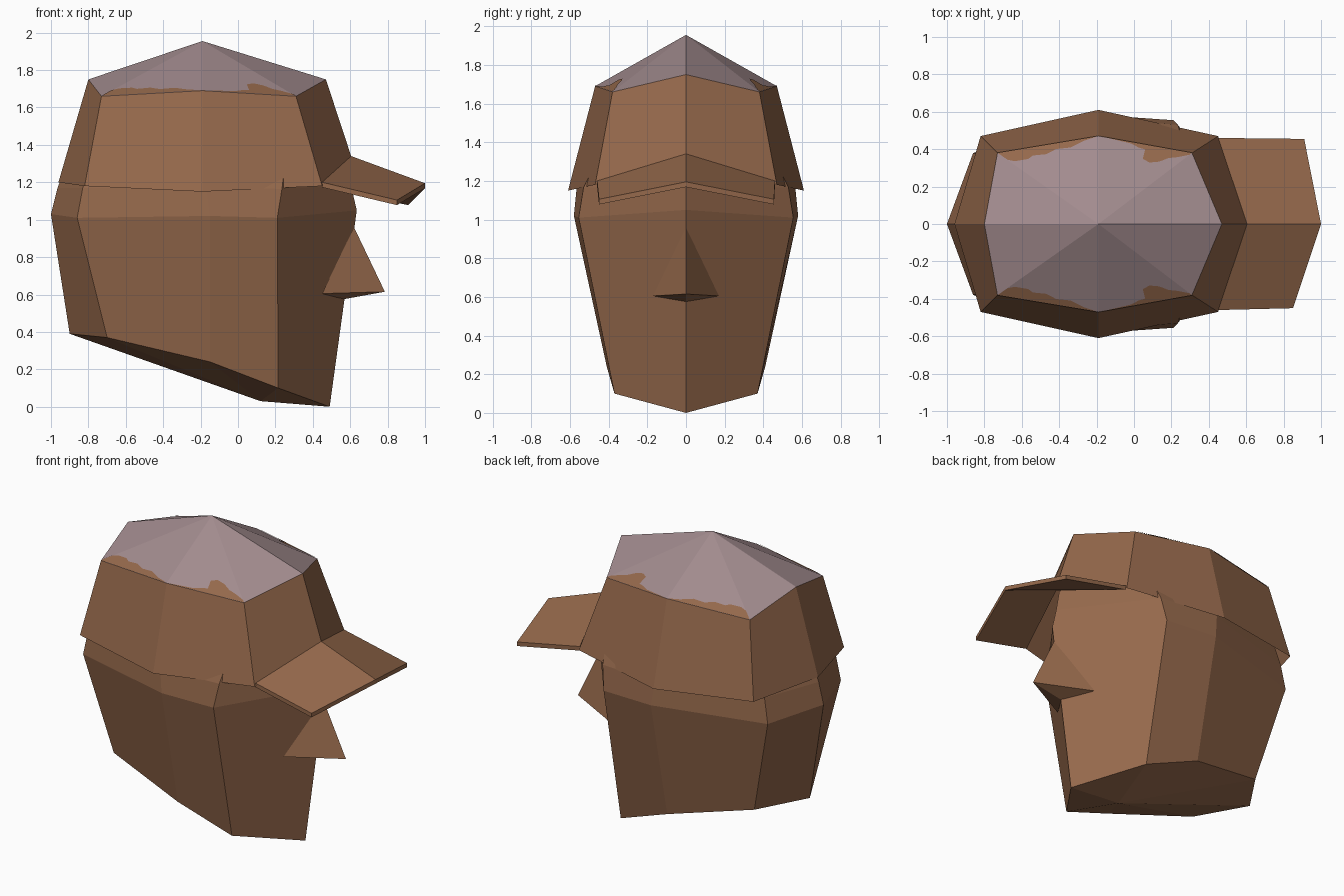
import bpy
from mathutils import Vector

if "Cube" in bpy.data.objects:
    bpy.data.objects.remove(bpy.data.objects["Cube"])


def material(name, rgb):
    m = bpy.data.materials.new(name)
    m.diffuse_color = (*rgb, 1)
    m.use_nodes = True
    m.node_tree.nodes["Principled BSDF"].inputs["Base Color"].default_value = m.diffuse_color
    return m


BROWN = material("brown", (0.30, 0.140, 0.071))
MAUVE = material("mauve grey", (0.36, 0.258, 0.270))


def make(name, verts, faces, mats):
    me = bpy.data.meshes.new(name)
    me.from_pydata([tuple(v) for v in verts], [], faces)
    for m in mats:
        me.materials.append(m)
    ob = bpy.data.objects.new(name, me)
    bpy.context.collection.objects.link(ob)
    return ob


def ring(front, f_corner, side, b_corner, back):
    """Eight-sided ring from five points, mirrored across y = 0."""
    half = [f_corner, side, b_corner]
    return [front] + half + [back] + [(x, -y, z) for x, y, z in reversed(half)]


def loft(rings, bottom=None, top=None):
    """Quads between rings, with optional fans to a bottom and a top point."""
    verts, faces = [v for r in rings for v in r], []
    for k in range(len(rings) - 1):
        for i in range(8):
            a, b = k * 8 + i, k * 8 + (i + 1) % 8
            faces.append((a, b, b + 8, a + 8))
    if bottom:
        verts.append(bottom)
        faces += [((i + 1) % 8, i, len(verts) - 1) for i in range(8)]
    if top:
        verts.append(top)
        o = (len(rings) - 1) * 8
        faces += [(o + i, o + (i + 1) % 8, len(verts) - 1) for i in range(8)]
    return verts, faces


# Head: jaw, temple, cap line and a hidden closed top under the cap
jaw = ring((0.49, 0, 0), (0.215, 0.37, 0.10), (-0.15, 0.41, 0.24),
           (-0.70, 0.29, 0.37), (-0.90, 0, 0.39))
temple = ring((0.635, 0, 1.05), (0.21, 0.555, 1.01), (-0.15, 0.58, 1.02),
              (-0.86, 0.38, 1.01), (-1.0, 0, 1.03))
brow = ring((0.605, 0, 1.18), (0.235, 0.53, 1.165), (-0.17, 0.565, 1.17),
            (-0.83, 0.37, 1.17), (-0.965, 0, 1.17))
crown = ring((0.58, 0, 1.32), (0.25, 0.47, 1.29), (-0.18, 0.53, 1.29),
             (-0.79, 0.36, 1.29), (-0.92, 0, 1.29))
make("head", *loft([jaw, temple, brow, crown], (0.12, 0, 0.03), (-0.19, 0, 1.32)), [BROWN])

# Nose: four-sided pointed wedge
make("nose", [(0.62, 0, 0.96), (0.785, 0, 0.615), (0.45, 0.17, 0.605),
              (0.45, -0.17, 0.605), (0.565, 0, 0.575)],
     [(0, 1, 2), (0, 3, 1), (1, 4, 2), (1, 3, 4), (0, 2, 4), (0, 4, 3)], [BROWN])

# Cap: brown band with a mauve top fan
apex = (-0.19, 0, 1.955)
rim = ring((0.605, 0, 1.34), (0.45, 0.47, 1.18), (-0.19, 0.61, 1.15),
           (-0.82, 0.47, 1.18), (-0.96, 0, 1.20))
edge = ring((0.47, 0, 1.75), (0.31, 0.38, 1.66), (-0.19, 0.47, 1.69),
            (-0.73, 0.38, 1.66), (-0.80, 0, 1.75))
cap = make("cap", *loft([rim, edge], top=apex), [BROWN, MAUVE])
for p in cap.data.polygons:
    p.material_index = 1 if len(p.vertices) == 3 else 0

# Ragged brown trim plates lying on the side panels of the cap top
# profile = (distance along panel edge, height towards apex)
back_trim = [(0, 0.10), (0.05, 0.13), (0.2, 0.13), (0.28, 0.10), (0.42, 0.11),
             (0.55, 0.07), (0.7, 0.08), (0.85, 0.03), (1, 0)]
front_trim = [(0, 0), (0.35, 0.02), (0.45, 0.05), (0.53, 0.06), (0.57, 0.17),
              (0.68, 0.20), (0.78, 0.17), (0.84, 0.11), (0.92, 0.08), (1, 0.03)]
for s, side_name in ((1, "left"), (-1, "right")):
    for end, prof, n in ((3, back_trim, "back"), (1, front_trim, "front")):
        flip = Vector((1, s, 1))
        a, b = Vector(edge[end]) * flip, Vector(edge[2]) * flip
        if end == 1:
            a, b = b, a
        top = Vector(apex)
        normal = (b - a).cross(top - a).normalized()
        if normal.z < 0:
            normal = -normal
        verts = []
        for t, h in prof:
            base = a.lerp(b, t)
            verts += [base + normal * 0.003, base.lerp(top, h) + normal * 0.003]
        faces = [(2 * i, 2 * i + 2, 2 * i + 3, 2 * i + 1) for i in range(len(prof) - 1)]
        if s < 0:
            faces = [f for f in faces]
        else:
            faces = [f[::-1] for f in faces]
        make(f"cap_trim_{n}_{side_name}", verts, faces, [BROWN])

# Visor: thin peaked slab
outline = [(0.45, -0.46, 1.20), (0.85, -0.45, 1.105), (1.0, 0, 1.195),
           (0.91, 0.455, 1.105), (0.45, 0.46, 1.20), (0.605, 0, 1.34)]
low = [(x, y, z - 0.027) for x, y, z in outline]
faces = [(0, 1, 2, 5), (5, 2, 3, 4), (11, 8, 7, 6), (10, 9, 8, 11)]
faces += [(i, i + 6, (i + 1) % 6 + 6, (i + 1) % 6) for i in range(6)]
make("visor", outline + low, faces, [BROWN])
